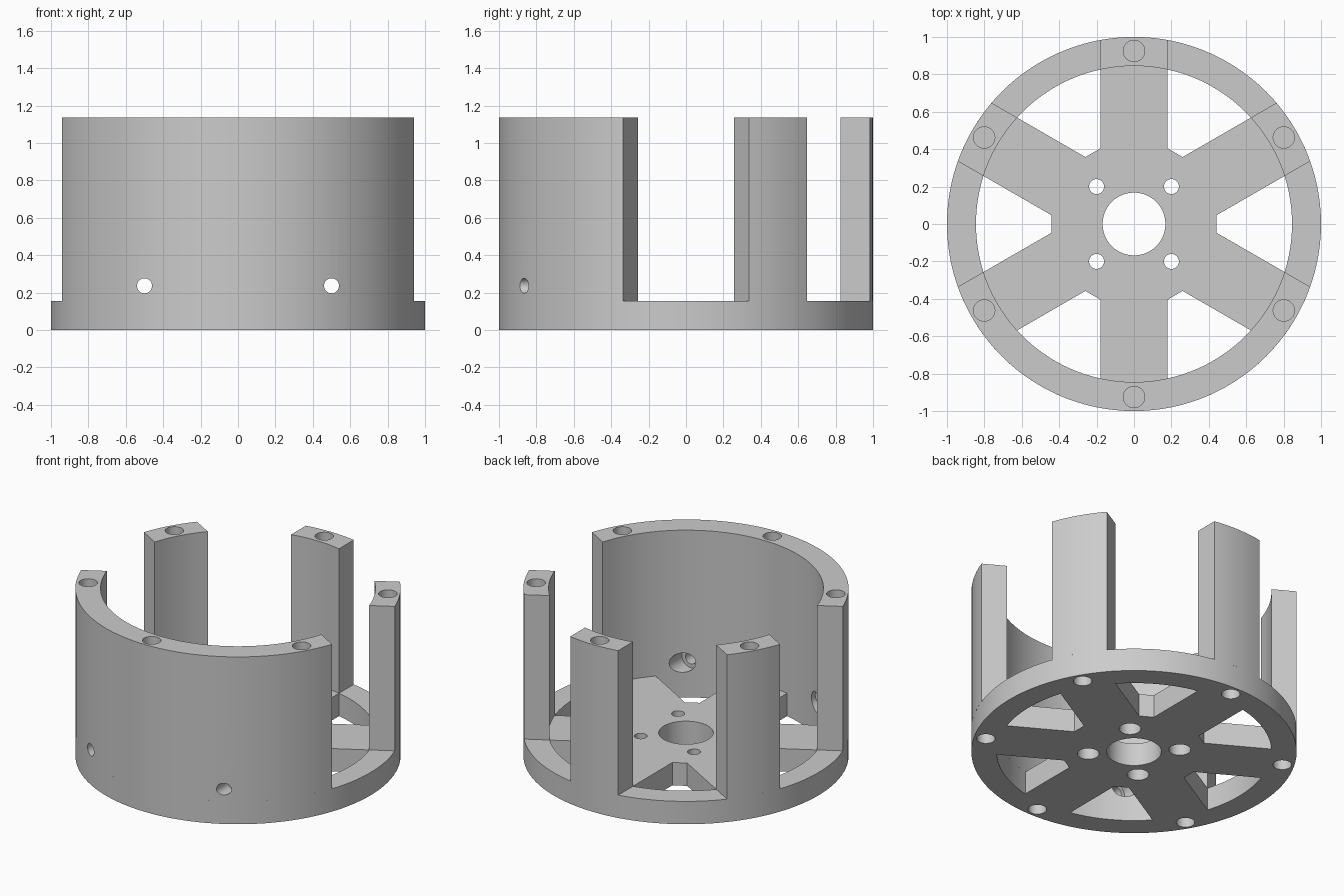
import bpy, bmesh
from math import sin, cos, asin, radians, pi
from mathutils import Matrix

cube = bpy.data.objects.get("Cube")
if cube:
    bpy.data.objects.remove(cube, do_unlink=True)

R_OUT, R_IN = 1.0, 0.845      # ring radii
BASE_H, TOP = 0.155, 1.135    # base thickness, overall height
W = 0.18                      # half width of spokes and posts
HUB = 0.44                    # hub apothem
R_BOLT = 0.925                # bolt circle of the rim

grey = bpy.data.materials.new("light grey")
grey.use_nodes = True
grey.diffuse_color = (0.6, 0.6, 0.6, 1)
grey.node_tree.nodes["Principled BSDF"].inputs["Base Color"].default_value = (0.6, 0.6, 0.6, 1)


def arc(r, a0, a1, n, cx=0, cy=0):
    return [(cx + r * cos(a0 + (a1 - a0) * i / n), cy + r * sin(a0 + (a1 - a0) * i / n))
            for i in range(n + 1)]


def circle(r, cx=0, cy=0, n=32):
    return arc(r, 0, 2 * pi, n, cx, cy)[:-1]


def prisms(name, outlines, z0, z1, matrix=None):
    """Extrude counter-clockwise outlines from z0 to z1 as one object."""
    bm = bmesh.new()
    for pts in outlines:
        low = [bm.verts.new((x, y, z0)) for x, y in pts]
        high = [bm.verts.new((x, y, z1)) for x, y in pts]
        bm.faces.new(low[::-1])
        bm.faces.new(high)
        for i in range(len(pts)):
            j = (i + 1) % len(pts)
            bm.faces.new((low[i], low[j], high[j], high[i]))
    if matrix:
        bm.transform(matrix)
    bmesh.ops.recalc_face_normals(bm, faces=bm.faces)
    mesh = bpy.data.meshes.new(name)
    bm.to_mesh(mesh)
    bm.free()
    mesh.materials.append(grey)
    obj = bpy.data.objects.new(name, mesh)
    bpy.context.collection.objects.link(obj)
    return obj


def select(obj):
    bpy.ops.object.select_all(action='DESELECT')
    obj.select_set(True)
    bpy.context.view_layer.objects.active = obj


def cut(obj, outlines, z0, z1, matrix=None):
    cutter = prisms("cutter", outlines, z0, z1, matrix)
    cutter.hide_render = True
    mod = obj.modifiers.new("cut", 'BOOLEAN')
    mod.operation, mod.solver, mod.object = 'DIFFERENCE', 'EXACT', cutter
    select(obj)
    bpy.ops.object.modifier_apply(modifier=mod.name)
    bpy.data.objects.remove(cutter, do_unlink=True)


def ring_part(a0, a1, n):
    """Ring sector whose ends run parallel to the spokes at a0 and a1."""
    e_out, e_in = asin(W / R_OUT), asin(W / R_IN)
    return arc(R_OUT, a0 - e_out, a1 + e_out, n) + arc(R_IN, a1 + e_in, a0 - e_in, n)


def window(a):
    """Opening between two neighbouring spokes."""
    half = radians(30) - asin(W / R_IN)
    h = (HUB * 0.5 - W) / cos(radians(30))
    hub = [(HUB * cos(a) - s * sin(a), HUB * sin(a) + s * cos(a)) for s in (h, -h)]
    return arc(R_IN, a - half, a + half, 14) + hub


def rim_holes(angles):
    return [circle(0.057, R_BOLT * cos(radians(a)), R_BOLT * sin(radians(a))) for a in angles]


# Base: rim, six spokes and hub
base = prisms("spoked_base", [circle(R_OUT, n=120)], 0, BASE_H)
cut(base, [window(radians(60 * i)) for i in range(6)], -0.1, 0.3)
corners = [(x, y) for x in (-0.2, 0.2) for y in (-0.2, 0.2)]
cut(base, [circle(0.168, n=48)] + [circle(0.04, x, y) for x, y in corners], -0.1, 0.3)
cut(base, [circle(0.067, x, y) for x, y in corners], -0.1, 0.08)
cut(base, rim_holes(range(30, 390, 60)), -0.1, 0.12)

# Front wall: half ring with screw holes on top
wall = prisms("front_wall", [ring_part(radians(210), radians(330), 48)], BASE_H, TOP)
cut(wall, rim_holes((210, 270, 330)), TOP - 0.3, TOP + 0.1)

# Two holes through the wall, counterbored from inside
along_y = Matrix.Rotation(radians(90), 4, 'X')   # (x, y, z) -> (x, -z, y)
for r, depth in ((0.04, 1.2), (0.066, 0.765)):
    cut(wall, [circle(r, x, 0.236) for x in (-0.5, 0.5)], 0.4, depth, along_y)

# Three separate posts
parts = [base, wall]
for name, a in (("left_post", 30), ("back_post", 90), ("right_post", 150)):
    post = prisms(name, [ring_part(radians(a), radians(a), 8)], BASE_H, TOP)
    cut(post, rim_holes([a]), TOP - 0.3, TOP + 0.1)
    parts.append(post)

for obj in parts:
    select(obj)
    bpy.ops.object.shade_smooth_by_angle(angle=radians(25))
